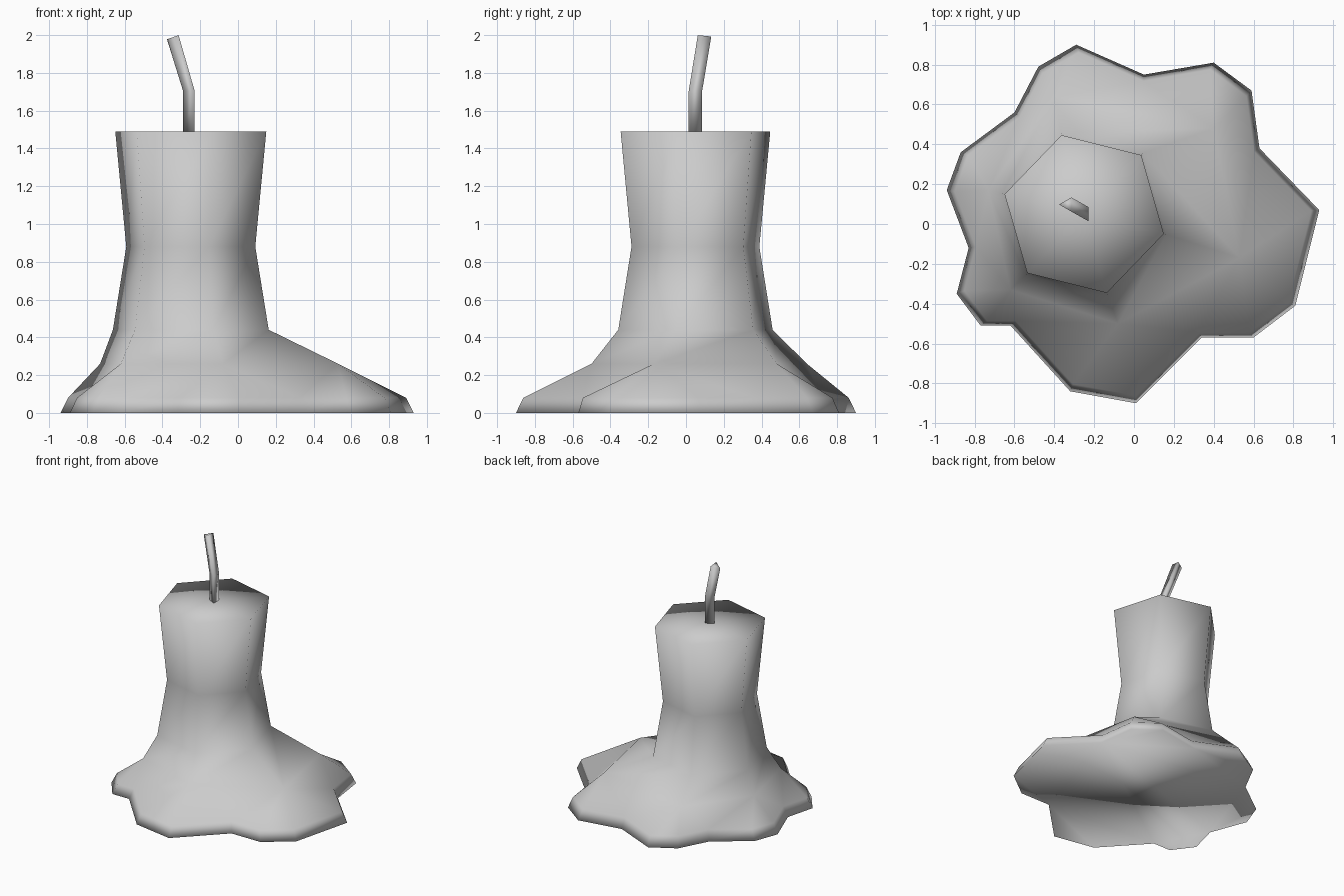
import bpy, bmesh
from math import cos, sin, radians
from mathutils import Vector

if "Cube" in bpy.data.objects:
    bpy.data.objects.remove(bpy.data.objects["Cube"], do_unlink=True)

wax = bpy.data.materials.new("light_grey")
wax.use_nodes = True
wax.diffuse_color = (0.6, 0.6, 0.6, 1)
wax.node_tree.nodes["Principled BSDF"].inputs["Base Color"].default_value = (0.6, 0.6, 0.6, 1)

AXIS = Vector((-0.25, 0.05, 0))


def polygon(sides, radius, turn, z):
    """Regular polygon around the candle axis."""
    angles = [radians(turn + 360 * k / sides) for k in range(sides)]
    return [AXIS + Vector((radius * cos(a), radius * sin(a), z)) for a in angles]


def add_ring(bm, points):
    return [bm.verts.new(p) for p in points]


def bridge(bm, lower, upper):
    """Join two rings with equal point counts."""
    n = len(lower)
    for k in range(n):
        m = (k + 1) % n
        bm.faces.new((lower[k], lower[m], upper[m], upper[k]))


def zip_rings(bm, outer, inner):
    """Join two rings with different point counts by the shortest diagonals."""
    i = j = 0
    no, ni = len(outer), len(inner)
    while i < no or j < ni:
        a, b = outer[i % no], inner[j % ni]
        a2, b2 = outer[(i + 1) % no], inner[(j + 1) % ni]
        step_outer = (a2.co - b.co).length < (a.co - b2.co).length
        if j == ni or (i < no and step_outer):
            bm.faces.new((a, a2, b))
            i += 1
        else:
            bm.faces.new((a, b2, b))
            j += 1


def finish(bm, name):
    bmesh.ops.recalc_face_normals(bm, faces=bm.faces)
    for face in bm.faces:
        face.smooth = True
    mesh = bpy.data.meshes.new(name)
    bm.to_mesh(mesh)
    bm.free()
    mesh.materials.append(wax)
    obj = bpy.data.objects.new(name, mesh)
    bpy.context.collection.objects.link(obj)


# Candle: melted pool outline, drip shoulders, then the six-sided column
pool = [(.93, .07), (.63, .38), (.59, .67), (.4, .81), (.05, .75), (-.29, .9), (-.48, .79),
        (-.6, .56), (-.87, .36), (-.94, .17), (-.83, -.12), (-.89, -.35), (-.77, -.51),
        (-.62, -.51), (-.32, -.84), (.01, -.9), (.34, -.57), (.6, -.57), (.81, -.41)]
shoulder = [(.53, -.17), (.4, .48), (-.4, .64), (-.73, .17), (-.62, -.33), (-.08, -.5)]

bm = bmesh.new()
bottom = add_ring(bm, [(x, y, 0) for x, y in pool])
rim = add_ring(bm, [(x * .957, y * .957, .08) for x, y in pool])
bm.faces.new(bottom)
bridge(bm, bottom, rim)
ring = add_ring(bm, [(x, y, .26) for x, y in shoulder])
zip_rings(bm, rim, ring)
for radius, z in ((.425, .44), (.352, .88), (.412, 1.49)):
    upper = add_ring(bm, polygon(6, radius, -14, z))
    bridge(bm, ring, upper)
    ring = upper
centre = bm.verts.new(AXIS + Vector((0, 0, 1.49)))
for k in range(6):
    bm.faces.new((ring[k], ring[(k + 1) % 6], centre))
finish(bm, "candle")

# Wick: three-sided stick, bent and leaning above the kink
bm = bmesh.new()
base = polygon(3, .041, 60, 1.47)
kink = [p + Vector((0, 0, .235)) for p in base]
tip = [p + Vector((-.085, .048, .285)) for p in kink]
for p in tip:
    p.z += (p.x - AXIS.x + .085) * .3 - (p.y - AXIS.y - .048) * .1
rings = [add_ring(bm, points) for points in (base, kink, tip)]
bridge(bm, rings[0], rings[1])
bridge(bm, rings[1], rings[2])
bm.faces.new(rings[0])
bm.faces.new(rings[2])
finish(bm, "wick")
